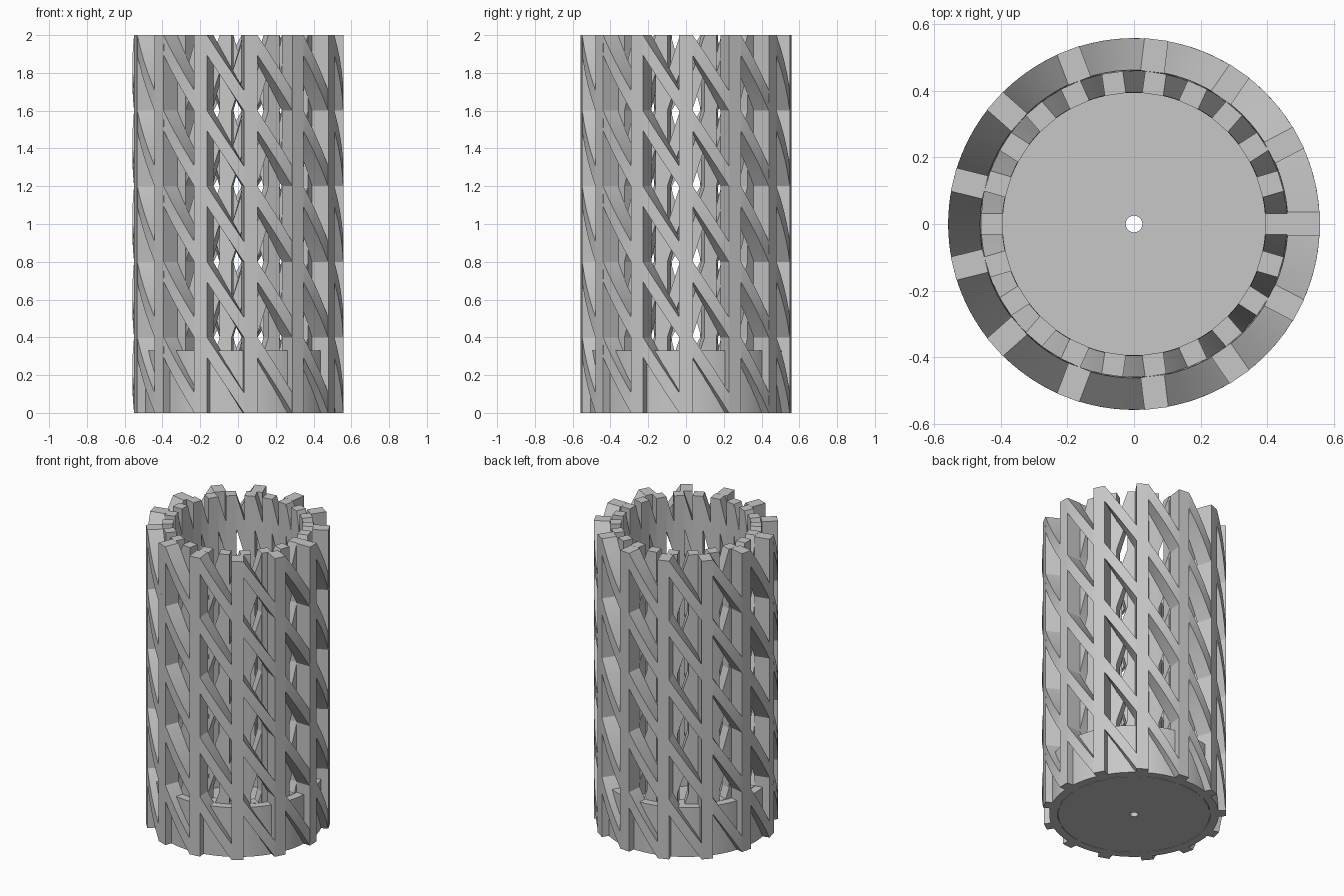
import bpy, bmesh, math

scene_cube = bpy.data.objects.get("Cube")
if scene_cube:
    bpy.data.objects.remove(scene_cube, do_unlink=True)

HEIGHT, TIERS, STEPS = 2.0, 5, 30

grey = bpy.data.materials.new("light_grey")
grey.use_nodes = True
colour = (0.57, 0.57, 0.57, 1)
grey.diffuse_color = colour
grey.node_tree.nodes["Principled BSDF"].inputs["Base Color"].default_value = colour


def finish(name, bm):
    bmesh.ops.recalc_face_normals(bm, faces=bm.faces)
    mesh = bpy.data.meshes.new(name)
    bm.to_mesh(mesh)
    bm.free()
    mesh.materials.append(grey)
    obj = bpy.data.objects.new(name, mesh)
    bpy.context.collection.objects.link(obj)
    bpy.context.view_layer.objects.active = obj
    obj.select_set(True)
    bpy.ops.object.shade_smooth_by_angle(angle=math.radians(30))
    obj.select_set(False)


def bar(bm, r_in, r_out, half, stations):
    """Loft a rib section through (angle, z) stations."""
    section = [(math.sqrt(r * r - half * half), side * half)
               for r, side in ((r_in, -1), (r_out, -1), (r_out, 1), (r_in, 1))]
    rings = []
    for a, z in stations:
        c, s = math.cos(a), math.sin(a)
        rings.append([bm.verts.new((x * c - y * s, x * s + y * c, z)) for x, y in section])
    for low, high in zip(rings, rings[1:]):
        for i in range(4):
            j = (i + 1) % 4
            bm.faces.new((low[i], low[j], high[j], high[i]))
    bm.faces.new(rings[0])
    bm.faces.new(rings[-1])


def lattice(label, count, r_in, r_out, half, lean):
    """Upright ribs, plus helical braces that cross one rib gap per tier."""
    ribs, braces = bmesh.new(), bmesh.new()
    pitch = math.tau / count
    for k in range(count):
        a = pitch * k
        bar(ribs, r_in, r_out, half, [(a, 0), (a, HEIGHT)])
        stations = [(a + lean * pitch * TIERS * s / STEPS, HEIGHT * s / STEPS)
                    for s in range(STEPS + 1)]
        bar(braces, r_in + 0.001, r_out - 0.001, half, stations)
    finish(label + "_ribs", ribs)
    finish(label + "_braces", braces)


def lathe(name, profile, sides=96):
    """Revolve a closed (radius, z) outline."""
    bm = bmesh.new()
    rings = [[bm.verts.new((r * math.cos(math.tau * k / sides),
                            r * math.sin(math.tau * k / sides), z))
              for r, z in profile] for k in range(sides)]
    n = len(profile)
    for k in range(sides):
        a, b = rings[k], rings[(k + 1) % sides]
        for i in range(n):
            j = (i + 1) % n
            bm.faces.new((a[i], b[i], b[j], a[j]))
    finish(name, bm)


# Outer and inner cages lean in opposite directions
lattice("outer_cage", 13, 0.462, 0.56, 0.036, -1)
lattice("inner_cage", 22, 0.395, 0.461, 0.032, 1)

# Cup-shaped base with a small drain hole, and the collar around it
lathe("base_cup", [(0.025, 0), (0.46, 0), (0.46, 0.33), (0.396, 0.33),
                   (0.396, 0.05), (0.025, 0.05)])
lathe("base_collar", [(0.464, 0), (0.515, 0), (0.515, 0.33), (0.464, 0.33)])
